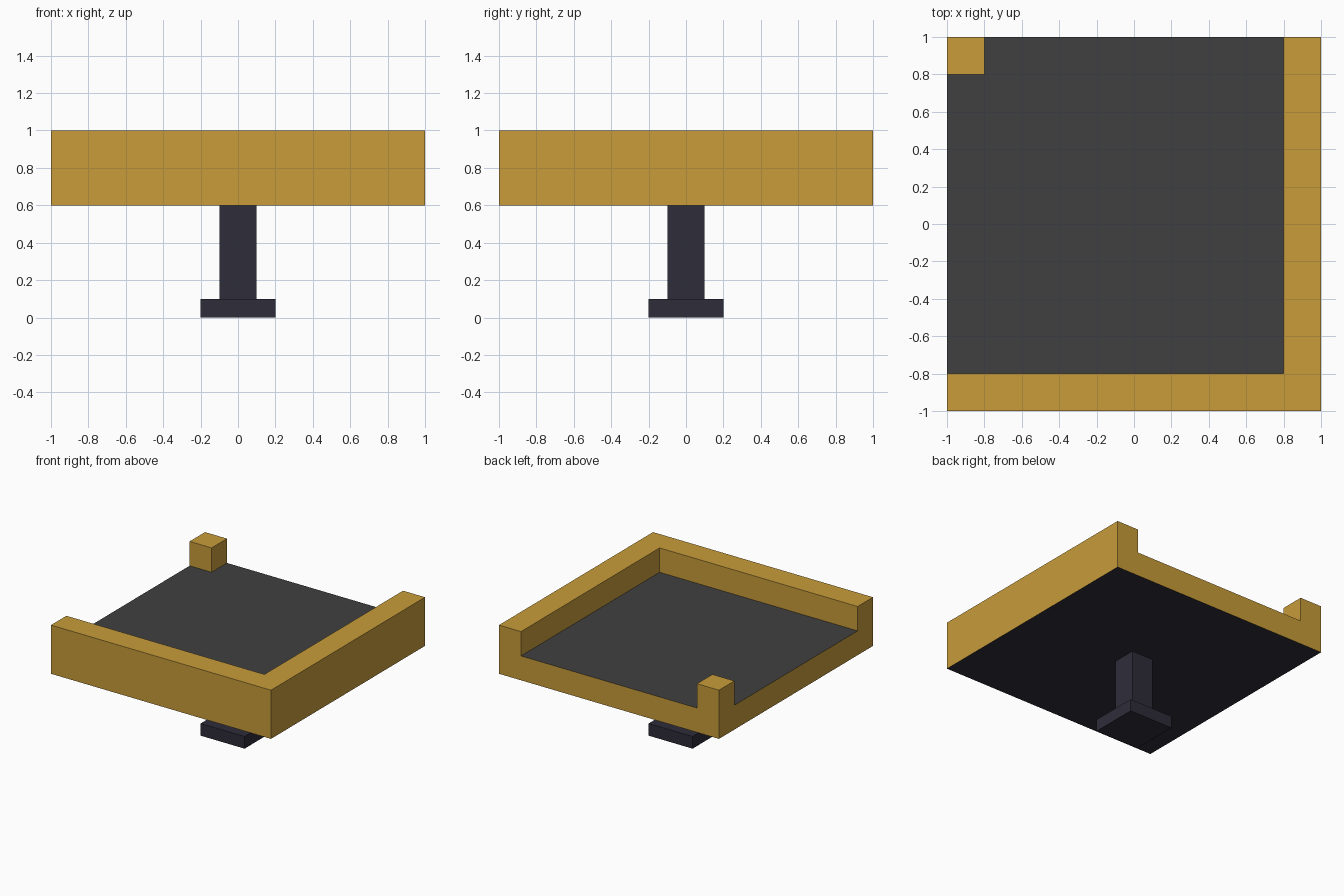
import bpy, bmesh, math
from mathutils import Vector

if "Cube" in bpy.data.objects:
    bpy.data.objects.remove(bpy.data.objects["Cube"])


def srgb(hexcode):
    vals = [int(hexcode[i:i + 2], 16) / 255 for i in (0, 2, 4)]
    return [v / 12.92 if v <= 0.04045 else ((v + 0.055) / 1.055) ** 2.4 for v in vals] + [1.0]


def material(name, hexcode):
    m = bpy.data.materials.new(name)
    m.diffuse_color = srgb(hexcode)
    m.use_nodes = True
    m.node_tree.nodes["Principled BSDF"].inputs["Base Color"].default_value = m.diffuse_color
    return m


gold = material("gold", "C89C3A")
grey = material("dark grey", "404040")
dark = material("dark slate", "2E2C3A")


def add_object(name, bm, mats):
    mesh = bpy.data.meshes.new(name)
    bm.to_mesh(mesh)
    bm.free()
    for m in mats:
        mesh.materials.append(m)
    obj = bpy.data.objects.new(name, mesh)
    bpy.context.collection.objects.link(obj)
    return obj


def box(name, half, z0, z1, mat):
    bm = bmesh.new()
    bmesh.ops.create_cube(bm, size=1)
    bmesh.ops.scale(bm, vec=(2 * half, 2 * half, z1 - z0), verts=bm.verts)
    bmesh.ops.translate(bm, vec=(0, 0, (z0 + z1) / 2), verts=bm.verts)
    return add_object(name, bm, [mat])


# Stand: square foot and post
box("foot", 0.2, 0.0, 0.1, dark)
box("post", 0.1, 0.1, 0.6, dark)

# Tray: slab with raised front wall, right wall and back-left corner block,
# built as the outer skin of a 3 x 3 x 2 block layout
plan = (-1.0, -0.8, 0.8, 1.0)
levels = (0.6, 0.8, 1.0)


def raised(i, j):
    return j == 0 or i == 2 or (i, j) == (0, 2)


cells = {(i, j, k) for i in range(3) for j in range(3) for k in range(2)
         if k == 0 or raised(i, j)}
bm = bmesh.new()
for cell in cells:
    for axis in range(3):
        for side in (0, 1):
            neighbour = list(cell)
            neighbour[axis] += 2 * side - 1
            if tuple(neighbour) in cells:
                continue
            a, b = (axis + 1) % 3, (axis + 2) % 3
            corners = [(0, 0), (1, 0), (1, 1), (0, 1)]
            if side == 0:
                corners.reverse()
            verts = []
            for da, db in corners:
                n = list(cell)
                n[axis] += side
                n[a] += da
                n[b] += db
                verts.append(bm.verts.new((plan[n[0]], plan[n[1]], levels[n[2]])))
            bm.faces.new(verts)
bmesh.ops.remove_doubles(bm, verts=bm.verts, dist=1e-4)
bm.normal_update()

# Grey tray floor, dark underside, gold everywhere else
for f in bm.faces:
    z = f.calc_center_median().z
    if f.normal.z > 0.5 and z < 0.9:
        f.material_index = 1
    elif f.normal.z < -0.5:
        f.material_index = 2
bmesh.ops.dissolve_limit(bm, angle_limit=math.radians(1), verts=bm.verts,
                         edges=bm.edges, delimit={'MATERIAL'})
add_object("tray", bm, [gold, grey, dark])
